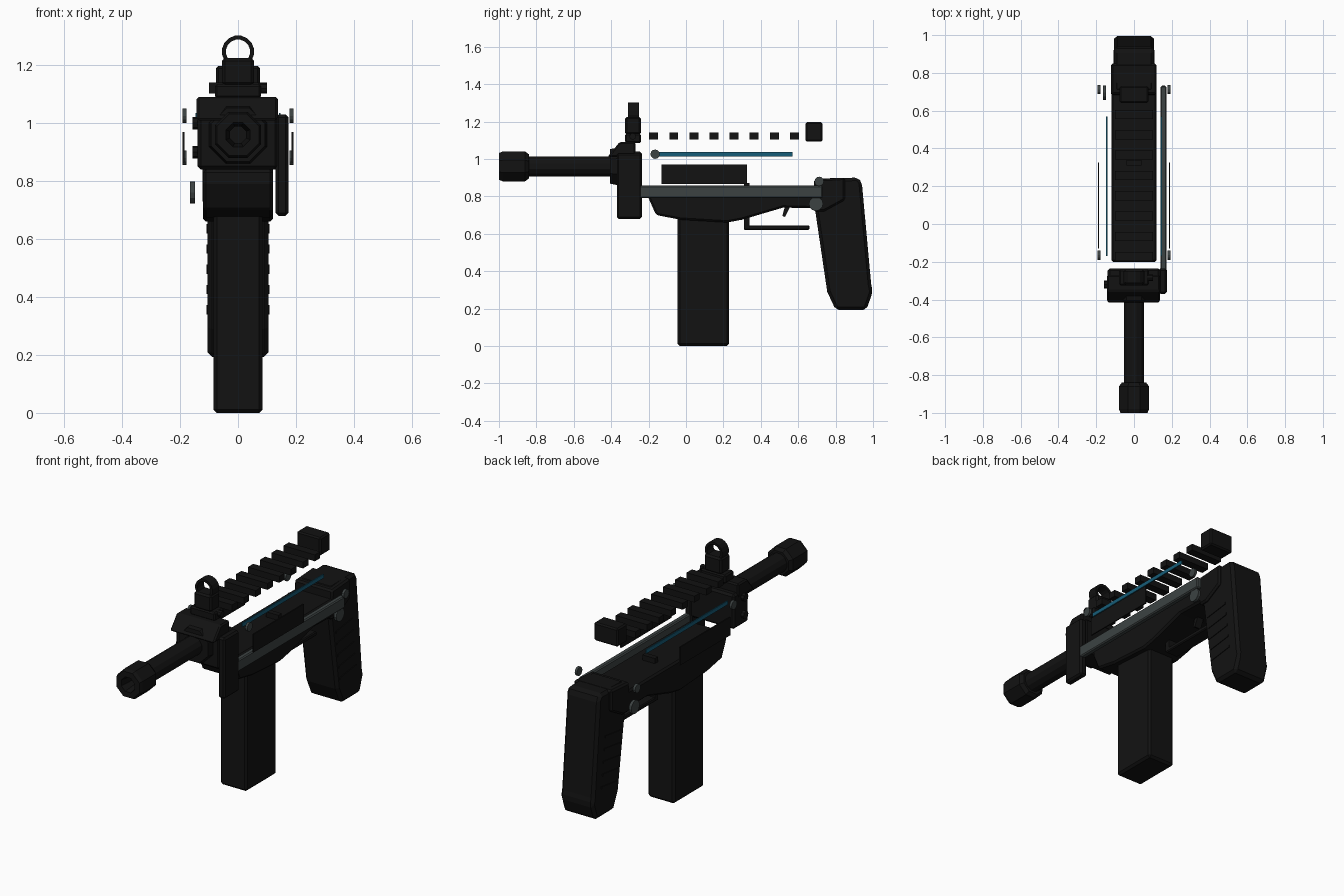
import bpy, bmesh, math
from mathutils import Matrix

old = bpy.data.objects.get("Cube")
if old:
    bpy.data.objects.remove(old, do_unlink=True)


def material(name, rgb, rough=0.7):
    m = bpy.data.materials.new(name)
    m.use_nodes = True
    m.diffuse_color = (*rgb, 1)
    node = next(n for n in m.node_tree.nodes if n.type == 'BSDF_PRINCIPLED')
    node.inputs["Base Color"].default_value = (*rgb, 1)
    node.inputs["Roughness"].default_value = rough
    return m


BLACK = material("matte black", (0.006, 0.006, 0.006))
STEEL = material("dark steel", (0.045, 0.055, 0.055))
BLUE = material("blue", (0.008, 0.11, 0.19))


def finish(name, bm, mat, bevel=0):
    bmesh.ops.recalc_face_normals(bm, faces=bm.faces)
    me = bpy.data.meshes.new(name)
    bm.to_mesh(me)
    bm.free()
    me.materials.append(mat)
    ob = bpy.data.objects.new(name, me)
    bpy.context.collection.objects.link(ob)
    if bevel:
        mod = ob.modifiers.new("Bevel", 'BEVEL')
        mod.width, mod.segments, mod.limit_method = bevel, 1, 'ANGLE'
    return ob


def box(name, x, y, z, mat=BLACK, bevel=0):
    bm = bmesh.new()
    bmesh.ops.create_cube(bm, size=1)
    for v in bm.verts:
        for i, (lo, hi) in enumerate((x, y, z)):
            v.co[i] = (lo + hi) / 2 + v.co[i] * (hi - lo)
    return finish(name, bm, mat, bevel)


def side_profile(name, pts, x0, x1, mat=BLACK, bevel=0):
    """Extrude a (y, z) outline across x."""
    bm = bmesh.new()
    a, b = ([bm.verts.new((x, y, z)) for y, z in pts] for x in (x0, x1))
    bm.faces.new(a)
    bm.faces.new(b)
    for i in range(len(pts)):
        j = (i + 1) % len(pts)
        bm.faces.new((a[i], a[j], b[j], b[i]))
    return finish(name, bm, mat, bevel)


def lathe(name, pts, z, sides, mat=BLACK):
    """Turn a closed (y, radius) loop around an axis along y."""
    bm = bmesh.new()
    rings = []
    for i in range(sides):
        t = math.tau * (i + 0.5) / sides
        rings.append([bm.verts.new((r * math.cos(t), y, z + r * math.sin(t))) for y, r in pts])
    for i in range(sides):
        a, b = rings[i], rings[(i + 1) % sides]
        for k in range(len(pts)):
            j = (k + 1) % len(pts)
            bm.faces.new((a[k], a[j], b[j], b[k]))
    return finish(name, bm, mat)


def disc(name, x, y, z, r, depth, mat=STEEL, sides=12):
    bm = bmesh.new()
    bmesh.ops.create_cone(bm, cap_ends=True, segments=sides, radius1=r, radius2=r, depth=depth,
                          matrix=Matrix.Translation((x, y, z)) @ Matrix.Rotation(math.pi / 2, 4, 'Y'))
    return finish(name, bm, mat)


# Barrel and muzzle
AXIS = 0.96
lathe("barrel", [(-0.87, 0.035), (-0.87, 0.055), (-0.35, 0.055), (-0.35, 0.035)], AXIS, 12)
lathe("muzzle", [(-1, 0.045), (-1, 0.078), (-0.98, 0.086), (-0.86, 0.086), (-0.84, 0.07),
                 (-0.84, 0.03), (-0.9, 0.03)], AXIS, 8)
lathe("barrel_collar", [(-0.405, 0.03), (-0.405, 0.1), (-0.36, 0.11), (-0.36, 0.03)], AXIS, 8)

# Front block
box("front_block", (-0.14, 0.14), (-0.37, -0.235), (0.84, 1.04), bevel=0.012)
side_profile("front_hood", [(-0.42, 1.01), (-0.355, 1.09), (-0.27, 1.09), (-0.27, 1.01)],
             -0.143, 0.138, bevel=0.008)
box("front_side_plate", (0.13, 0.174), (-0.37, -0.235), (0.68, 1.03), bevel=0.01)
for z in (0.9, 1.0):
    disc("front_block_bolt", -0.145, -0.32, z, 0.022, 0.025, BLACK, 8)

# Front sight
box("front_sight_foot", (-0.08, 0.08), (-0.325, -0.24), (1.085, 1.135), bevel=0.008)
box("front_sight_post", (-0.055, 0.055), (-0.325, -0.24), (1.13, 1.225), bevel=0.01)
disc("front_sight_screw", 0.085, -0.285, 1.12, 0.018, 0.03, BLACK, 8)
lathe("front_sight_ring", [(-0.31, 0.042), (-0.31, 0.056), (-0.25, 0.056), (-0.25, 0.042)], 1.247, 16)

# Top rail slats and rear sight
for i in range(8):
    y = -0.197 + i * 0.1075
    box("rail_slat", (-0.1, 0.1), (y, y + 0.048), (1.103, 1.14))
box("rear_sight", (-0.076, 0.076), (0.64, 0.73), (1.092, 1.197), bevel=0.008)

# Lower receiver
side_profile("lower_receiver", [(-0.2, 0.84), (-0.2, 0.79), (-0.16, 0.7), (-0.03, 0.675),
                                (0.22, 0.66), (0.3, 0.675), (0.52, 0.74), (0.72, 0.735),
                                (0.72, 0.84)], -0.12, 0.12, bevel=0.01)

# Magazine
box("magazine", (-0.085, 0.085), (-0.045, 0.23), (0, 0.7), bevel=0.012)

# Trigger and guard
side_profile("trigger", [(0.53, 0.75), (0.515, 0.695), (0.53, 0.69), (0.56, 0.75)], -0.02, 0.02)
box("trigger_guard_post", (-0.04, 0.04), (0.31, 0.34), (0.625, 0.87))
box("trigger_guard_bar", (-0.04, 0.04), (0.31, 0.66), (0.62, 0.645), bevel=0.005)

# Rear stock
side_profile("stock", [(0.69, 0.73), (0.7, 0.895), (0.92, 0.9), (0.94, 0.875), (0.99, 0.33),
                       (0.998, 0.29), (0.965, 0.193), (0.8, 0.193), (0.755, 0.29)],
             -0.105, 0.105, bevel=0.018)
side_profile("stock_cap", [(0.68, 0.72), (0.685, 0.89), (0.85, 0.9), (0.85, 0.78), (0.74, 0.72)],
             -0.122, 0.12, bevel=0.01)
for i in range(5):
    z = 0.34 + i * 0.07
    y = 0.77 - i * 0.008
    side_profile("stock_rib", [(y, z), (y + 0.15, z + 0.02), (y + 0.15, z + 0.032), (y, z + 0.012)],
                 -0.109, 0.109)

# Folding side bar
box("side_bar", (0.14, 0.172), (-0.32, 0.73), (0.79, 0.857), STEEL, bevel=0.006)

# Mirrored side details
for s in (-1, 1):
    lo, hi = sorted((s * 0.184, s * 0.191))
    box("side_panel", (lo, hi), (-0.13, 0.325), (0.865, 0.97))
    lo, hi = sorted((s * 0.141, s * 0.147))
    box("blue_strip", (lo, hi), (-0.17, 0.57), (1.014, 1.036), BLUE)
    disc("front_pin", s * 0.185, -0.165, 1.025, 0.025, 0.014)
    disc("rear_pin", s * 0.185, 0.712, 0.88, 0.025, 0.014)
    disc("pivot_pin", s * 0.157, 0.695, 0.76, 0.038, 0.016)
